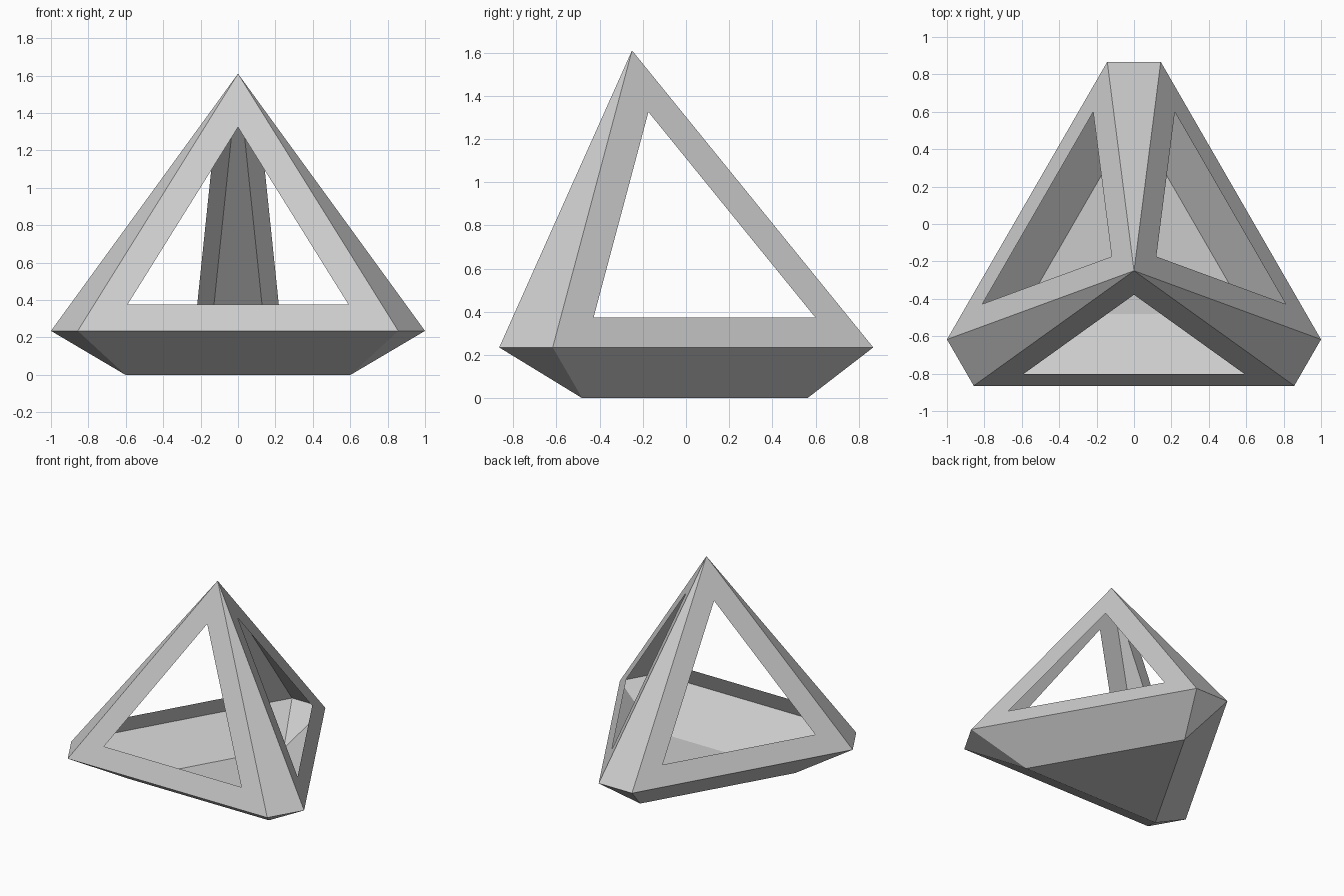
import bpy, bmesh
from math import sin, cos, radians
from mathutils import Vector

cube = bpy.data.objects.get("Cube")
if cube:
    bpy.data.objects.remove(cube)

grey = bpy.data.materials.new("plain grey")
grey.use_nodes = True
colour = (0.6, 0.6, 0.6, 1)
grey.diffuse_color = colour
grey.node_tree.nodes["Principled BSDF"].inputs["Base Color"].default_value = colour

RIM_Z = 0.235
APEX = Vector((0, -0.25, 1.61))
CORNERS = [radians(a) for a in (90, 210, 330)]


def radial(angle, radius, centre_y, z):
    return Vector((radius * cos(angle), radius * sin(angle) + centre_y, z))


# Rim: a triangle with cut corners, two points per corner, counter-clockwise
rim = []
for a in CORNERS:
    tangent = Vector((-sin(a), cos(a), 0)) * 0.143
    middle = radial(a, 1.072, -0.205, RIM_Z)
    rim += [middle - tangent, middle + tangent]
# Floor: a plain triangle
foot = [radial(a, 0.695, -0.133, 0) for a in CORNERS]


def finish(name, bm):
    mesh = bpy.data.meshes.new(name)
    bm.to_mesh(mesh)
    bm.free()
    mesh.materials.append(grey)
    bpy.context.collection.objects.link(bpy.data.objects.new(name, mesh))


# Basin: floor, three sloping sides and three corner triangles
bm = bmesh.new()
r = [bm.verts.new(p) for p in rim]
f = [bm.verts.new(p) for p in foot]
bm.faces.new(f[::-1])
for i in range(3):
    j = (i + 1) % 3
    bm.faces.new((f[i], r[2 * i + 1], r[2 * i]))
    bm.faces.new((f[i], f[j], r[2 * j], r[2 * i + 1]))
finish("basin", bm)

# Open frame: three ribs and three panels, each panel with a window cut out
bm = bmesh.new()
r = [bm.verts.new(p) for p in rim]
top = bm.verts.new(APEX)
panels = []
for i in range(3):
    bm.faces.new((r[2 * i], r[2 * i + 1], top))
    panels.append(bm.faces.new((r[2 * i + 1], r[(2 * i + 2) % 6], top)))
bm.normal_update()
for panel in panels:
    bmesh.ops.inset_individual(bm, faces=[panel], thickness=0.155, use_even_offset=True)
bmesh.ops.delete(bm, geom=panels, context='FACES')
finish("open_frame", bm)
